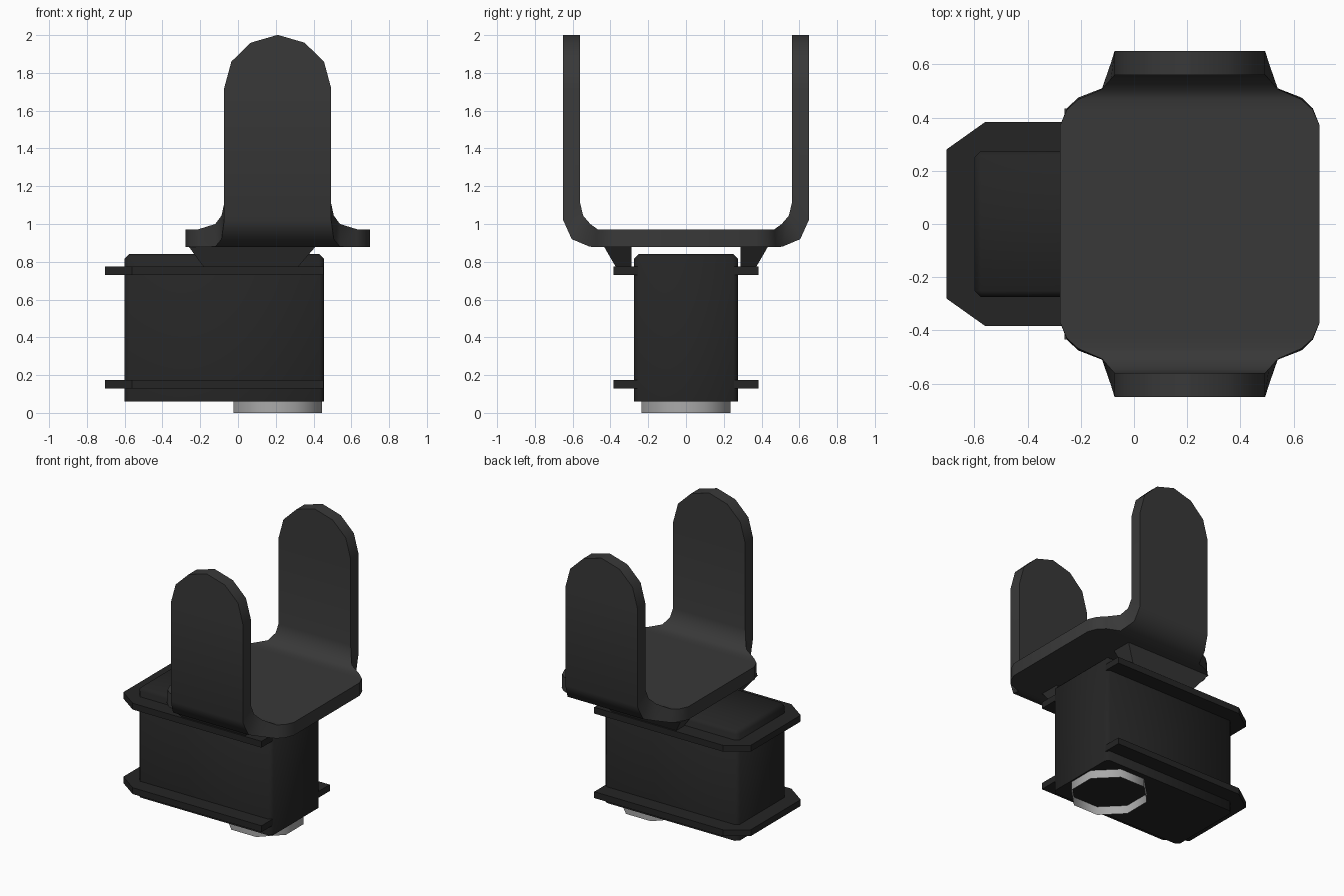
import bpy, bmesh
from math import radians, cos, sin, pi

if "Cube" in bpy.data.objects:
    bpy.data.objects.remove(bpy.data.objects["Cube"])


def material(name, v):
    m = bpy.data.materials.new(name)
    m.diffuse_color = (v, v, v, 1)
    m.use_nodes = True
    m.node_tree.nodes["Principled BSDF"].inputs["Base Color"].default_value = m.diffuse_color
    return m


BLACK = material("black_plastic", 0.018)
DARK = material("dark_metal", 0.04)
STEEL = material("steel", 0.4)


def finish(name, bm, mat, smooth=0):
    """Turn a bmesh into an object, smooth below the given angle."""
    bmesh.ops.remove_doubles(bm, verts=bm.verts, dist=1e-5)
    bmesh.ops.recalc_face_normals(bm, faces=bm.faces)
    me = bpy.data.meshes.new(name)
    bm.to_mesh(me)
    bm.free()
    me.materials.append(mat)
    if smooth:
        me.polygons.foreach_set("use_smooth", [True] * len(me.polygons))
        me.set_sharp_from_angle(angle=radians(smooth))
    ob = bpy.data.objects.new(name, me)
    bpy.context.collection.objects.link(ob)
    return ob


def loft(bm, rings, caps=True):
    """Join closed rings of points, optionally capping both ends."""
    vs = [[bm.verts.new(p) for p in r] for r in rings]
    n = len(vs[0])
    for a, b in zip(vs, vs[1:]):
        for i in range(n):
            j = (i + 1) % n
            bm.faces.new((a[i], a[j], b[j], b[i]))
    if caps:
        bm.faces.new(vs[0])
        bm.faces.new(vs[-1])


def rect(x0, x1, y0, y1, z):
    return [(x0, y0, z), (x1, y0, z), (x1, y1, z), (x0, y1, z)]


# Motor body: box with chamfered upright and top edges
bm = bmesh.new()
loft(bm, [rect(-0.6, 0.455, -0.275, 0.275, z) for z in (0.06, 0.84)])
edges = [e for e in bm.edges if max(v.co.z for v in e.verts) > 0.5]
bmesh.ops.bevel(bm, geom=edges, offset=0.024, segments=1, affect='EDGES')
finish("motor_body", bm, BLACK, 50)

# Mounting flanges, with corners cut at the rear end
outline = [(-0.705, -0.28), (-0.56, -0.383), (0.453, -0.383),
           (0.453, 0.383), (-0.56, 0.383), (-0.705, 0.28)]
for name, z in (("lower_flange", 0.13), ("upper_flange", 0.73)):
    bm = bmesh.new()
    loft(bm, [[(x, y, h) for x, y in outline] for h in (z, z + 0.045)])
    finish(name, bm, BLACK)

# Open output collar under the body
CX = 0.21
R = 0.235 / cos(pi / 8)
bm = bmesh.new()
loft(bm, [[(CX + R * cos(pi / 8 + i * pi / 4), R * sin(pi / 8 + i * pi / 4), z)
           for i in range(8)] for z in (0, 0.062)], caps=False)
finish("output_collar", bm, STEEL, 50)

# Tapered supports between the upper flange and the bracket
for side, s in (("front", -1), ("back", 1)):
    bm = bmesh.new()
    loft(bm, [rect(-0.18, 0.315, s * 0.288, s * 0.37, 0.77),
              rect(-0.262, 0.412, s * 0.288, s * 0.435, 0.882)])
    finish(side + "_support", bm, DARK)

# U bracket: outer (y, z), inner (y, z) and half width along one half
half = [
    (0.37, 0.878, 0.37, 0.97, 0.488),
    (0.435, 0.878, 0.43, 0.97, 0.462),
    (0.475, 0.878, 0.468, 0.972, 0.42),
    (0.51, 0.88, 0.507, 1.0, 0.33),
    (0.605, 0.92, 0.545, 1.045, 0.297),
    (0.65, 1.02, 0.56, 1.11, 0.283),
    (0.65, 1.72, 0.56, 1.72, 0.283),
    (0.65, 1.86, 0.56, 1.86, 0.245),
    (0.65, 1.96, 0.56, 1.96, 0.142),
    (0.65, 2.0, 0.56, 2.0, 0.004),
]
rings = []
for s, part in ((-1, half[::-1]), (1, half)):
    for oy, oz, iy, iz, w in part:
        rings.append([(CX - w, s * oy, oz), (CX + w, s * oy, oz),
                      (CX + w, s * iy, iz), (CX - w, s * iy, iz)])
bm = bmesh.new()
loft(bm, rings)
finish("u_bracket", bm, DARK, 50)
